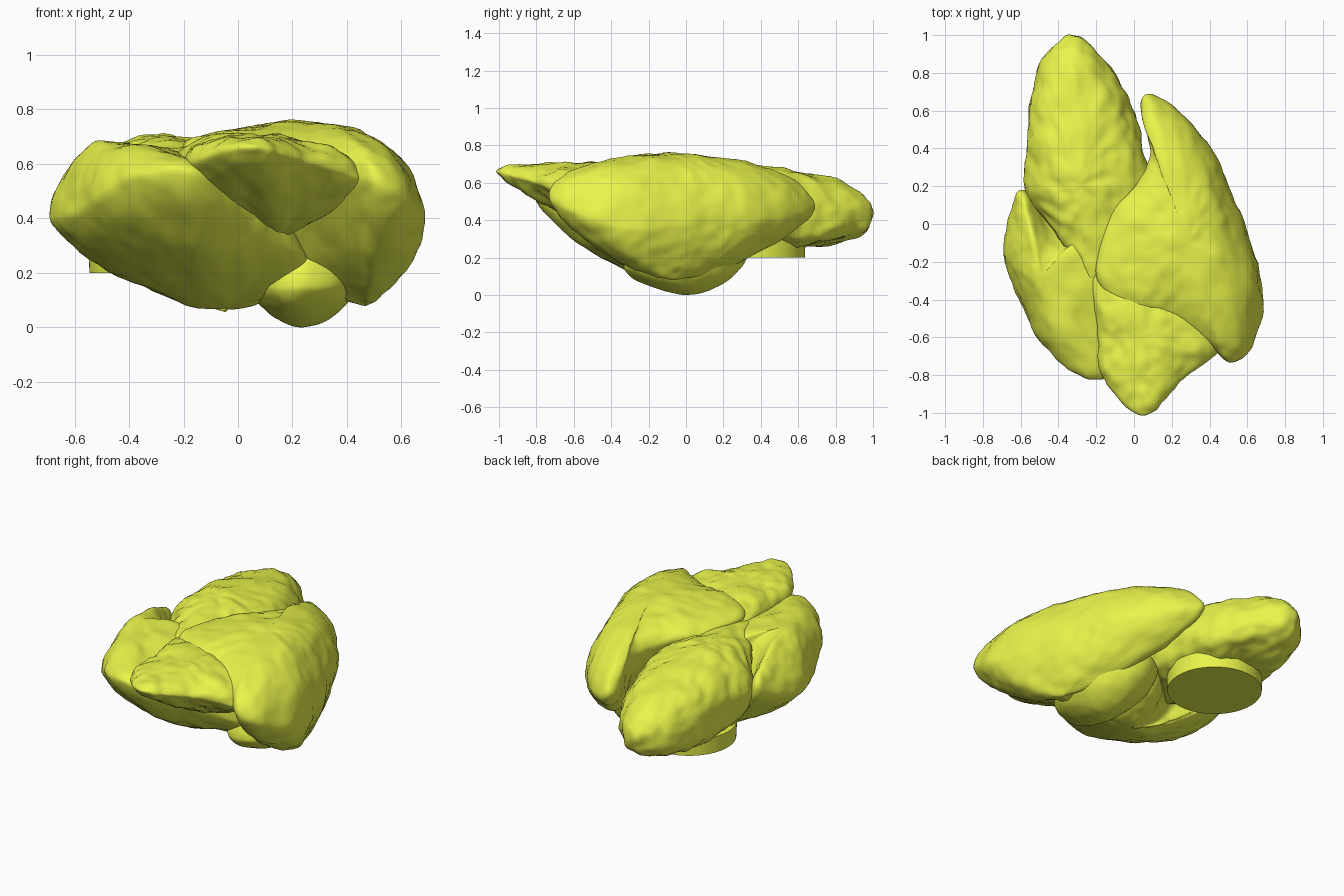
import bpy, bmesh, math
from mathutils import Vector, noise

if "Cube" in bpy.data.objects:
    bpy.data.objects.remove(bpy.data.objects["Cube"])

mat = bpy.data.materials.new("yellow_green")
mat.diffuse_color = (0.82, 0.91, 0.07, 1)
mat.use_nodes = True
mat.node_tree.nodes["Principled BSDF"].inputs["Base Color"].default_value = mat.diffuse_color


def smooth_loop(pts, steps=9):
    """Closed Catmull-Rom curve through the rim points."""
    v, out = [Vector(p) for p in pts], []
    n = len(v)
    for i in range(n):
        a, b, c, d = v[i - 1], v[i], v[(i + 1) % n], v[(i + 2) % n]
        for k in range(steps):
            t = k / steps
            out.append(0.5 * (2 * b + (c - a) * t + (2 * a - 5 * b + 4 * c - d) * t * t
                              + (3 * b - a - 3 * c + d) * t ** 3))
    return out


def lobe(name, rim_pts, top, bottom, p_top=2.3, p_low=1.8, bump=0.012, rings=22):
    """Pillow between a rim curve, a top pole and a bottom pole."""
    rim = smooth_loop(rim_pts)
    n = len(rim)
    bm = bmesh.new()

    def ring(pole, p, th):
        t, h = math.sin(th) ** (2 / p), math.cos(th) ** (2 / p)
        return [bm.verts.new((pole.x + (r.x - pole.x) * t, pole.y + (r.y - pole.y) * t,
                              r.z + (pole.z - r.z) * h)) for r in rim]

    top, bottom = Vector(top), Vector(bottom)
    angles = [math.pi / 2 * i / rings for i in range(1, rings)]
    loops = [ring(top, p_top, a) for a in angles]
    loops.append([bm.verts.new(r) for r in rim])
    loops += [ring(bottom, p_low, a) for a in reversed(angles)]
    for a, b in zip(loops, loops[1:]):
        for i in range(n):
            j = (i + 1) % n
            bm.faces.new((a[i], b[i], b[j], a[j]))
    for pole, lp in ((top, loops[0]), (bottom, loops[-1])):
        c = bm.verts.new(pole)
        for i in range(n):
            bm.faces.new((c, lp[i], lp[(i + 1) % n]))
    bmesh.ops.recalc_face_normals(bm, faces=bm.faces)
    # soften the poles and rim a little
    for _ in range(3):
        bmesh.ops.smooth_vert(bm, verts=bm.verts, factor=0.4,
                              use_axis_x=True, use_axis_y=True, use_axis_z=True)
    bm.normal_update()
    # organic surface bumps
    moves = [(v, v.normal * bump * (noise.noise(v.co * 6) + 0.6 * noise.noise(v.co * 17)))
             for v in bm.verts]
    for v, d in moves:
        v.co += d
    finish(name, bm)


def finish(name, bm):
    me = bpy.data.meshes.new(name)
    bm.to_mesh(me)
    bm.free()
    me.materials.append(mat)
    ob = bpy.data.objects.new(name, me)
    bpy.context.collection.objects.link(ob)
    bpy.context.view_layer.objects.active = ob
    ob.select_set(True)
    bpy.ops.object.shade_smooth_by_angle(angle=math.radians(50))
    ob.select_set(False)


# long rear lobe, reaching forward between the left and right lobes
lobe("rear_lobe",
     [(-0.31, 1.0, .44), (-0.14, .84, .42), (-0.03, .66, .42), (.04, .42, .45), (.08, .15, .48),
      (-.05, -.15, .54), (-.21, -.33, .6), (-.35, -.15, .57), (-.47, .02, .53), (-.57, .2, .48),
      (-.57, .5, .46), (-.53, .77, .44), (-.44, .93, .44)],
     (-.28, .2, .70), (-.28, .38, .25), 2.0, 3.0, 0.02)

# large right lobe
lobe("right_lobe",
     [(.08, .69, .46), (.25, .59, .44), (.42, .38, .4), (.51, .18, .38), (.61, -.08, .37),
      (.685, -.37, .37), (.63, -.63, .46), (.51, -.735, .53), (.4, -.65, .58), (.2, -.52, .62),
      (-.02, -.45, .66), (-.2, -.28, .66), (-.12, .06, .65), (.02, .22, .63), (.085, .4, .6),
      (.03, .6, .5)],
     (.29, -.1, .755), (.47, -.08, .08), 2.0, 1.42)

# left lobe, running under the others
lobe("left_lobe",
     [(-.6, .18, .5), (-.67, .0, .42), (-.685, -.18, .4), (-.6, -.42, .42), (-.48, -.64, .5),
      (-.33, -.78, .56), (-.17, -.82, .57), (-.03, -.68, .47), (.12, -.5, .37),
      (.25, -.3, .25), (.22, .08, .2), (0, .2, .22), (-.28, -.02, .32), (-.46, .03, .4)],
     (-.49, -.27, .685), (-.03, -.06, .06), 1.75, 1.48)

# front wedge lobe
lobe("front_lobe",
     [(-.22, -.25, .6), (-.2, -.55, .61), (-.16, -.8, .61), (-.03, -.97, .65), (.06, -1.01, .66),
      (.15, -.95, .64), (.28, -.8, .6), (.46, -.66, .54), (.4, -.4, .5), (.15, -.1, .5),
      (-.1, -.05, .55)],
     (.03, -.6, .705), (.16, -.4, .33), 2.3, 1.2, 0.018)

# small lowest lobe
lobe("lower_lobe",
     [(.24, -.33, .15), (.38, -.24, .16), (.45, .0, .19), (.38, .22, .22), (.2, .34, .24),
      (.02, .22, .24), (.03, -.1, .18), (.12, -.28, .15)],
     (.24, .05, .4), (.24, .02, -.004), 2.0, 1.6, 0.006)

# flat disc under the rear lobe
bm = bmesh.new()
bmesh.ops.create_cone(bm, cap_ends=True, segments=64, radius1=.265, radius2=.27, depth=.1)
for v in bm.verts:
    v.co += Vector((-.28, .37, .25))
finish("base_disc", bm)
